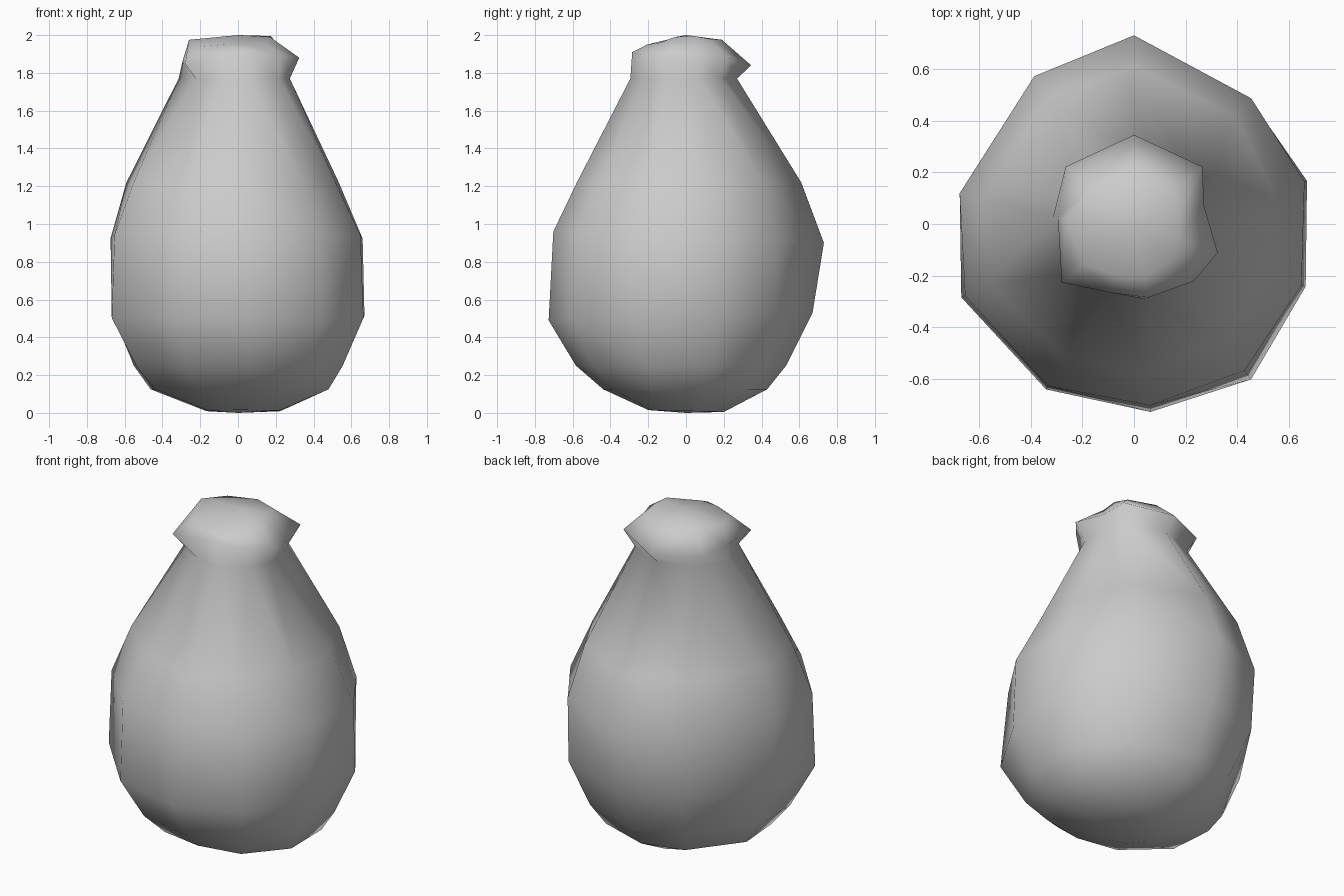
import bpy, bmesh
from math import radians, cos, sin

# Ten irregular facet directions around the sack and around its tied mouth
ANGLES = [90, 47, 14, -20, -53, -85, -118, -157, 170, 124]
MOUTH_ANGLES = [90, 40, 14, -19, -44, -79, -108, -141, 176, 140]

# Body rings: height, tilt in y, then ten radii
BODY = [
    (0.01, -0.005, [0.20, 0.22, 0.23, 0.23, 0.22, 0.20, 0.18, 0.17, 0.17, 0.18]),
    (0.125, 0.0, [0.43, 0.45, 0.49, 0.51, 0.49, 0.44, 0.45, 0.48, 0.47, 0.44]),
    (0.25, 0.0, [0.53, 0.54, 0.57, 0.59, 0.61, 0.585, 0.58, 0.585, 0.56, 0.54]),
    (0.51, 0.02, [0.67, 0.66, 0.69, 0.707, 0.753, 0.73, 0.725, 0.726, 0.67, 0.67]),
    (0.93, -0.03, [0.73, 0.665, 0.68, 0.69, 0.71, 0.705, 0.71, 0.71, 0.685, 0.69]),
    (1.22, 0.0, [0.61, 0.57, 0.55, 0.55, 0.57, 0.58, 0.58, 0.60, 0.60, 0.59]),
]
NECK = [0.27, 0.28, 0.275, 0.29, 0.30, 0.30, 0.28, 0.29, 0.315, 0.29]
# Tied mouth: (radius, height) pairs for each direction
MOUTH = [(0.345, 1.84), (0.345, 1.88), (0.28, 1.87), (0.343, 1.88), (0.32, 1.89),
         (0.29, 1.91), (0.28, 1.89), (0.36, 1.85), (0.295, 1.86), (0.345, 1.85)]
CROWN = [(0.19, 1.975), (0.20, 1.98), (0.18, 1.995), (0.18, 1.99), (0.20, 1.96),
         (0.21, 1.95), (0.21, 1.95), (0.25, 1.94), (0.26, 1.975), (0.22, 1.97)]

bm = bmesh.new()


def ring(pairs, angles, tilt=0.0):
    return [bm.verts.new((r * cos(radians(a)), r * sin(radians(a)),
                          z + tilt * sin(radians(a))))
            for a, (r, z) in zip(angles, pairs)]


rings = [ring([(r, z) for r in radii], ANGLES, tilt) for z, tilt, radii in BODY]
rings.append(ring([(r, 1.77) for r in NECK], MOUTH_ANGLES))
rings += [ring(MOUTH, MOUTH_ANGLES), ring(CROWN, MOUTH_ANGLES)]

# Walls between rings
n = len(ANGLES)
for low, high in zip(rings, rings[1:]):
    for i in range(n):
        j = (i + 1) % n
        bm.faces.new((low[i], low[j], high[j], high[i]))

# Closed base and gathered top
for loop, z in ((rings[0], 0.0), (rings[-1], 2.0)):
    tip = bm.verts.new((0.0, 0.0, z))
    for i in range(n):
        bm.faces.new((loop[i], loop[(i + 1) % n], tip))

bmesh.ops.recalc_face_normals(bm, faces=bm.faces)
for f in bm.faces:
    f.smooth = True

mesh = bpy.data.meshes.new("tied_sack")
bm.to_mesh(mesh)
bm.free()
sack = bpy.data.objects.new("tied_sack", mesh)
bpy.context.collection.objects.link(sack)
